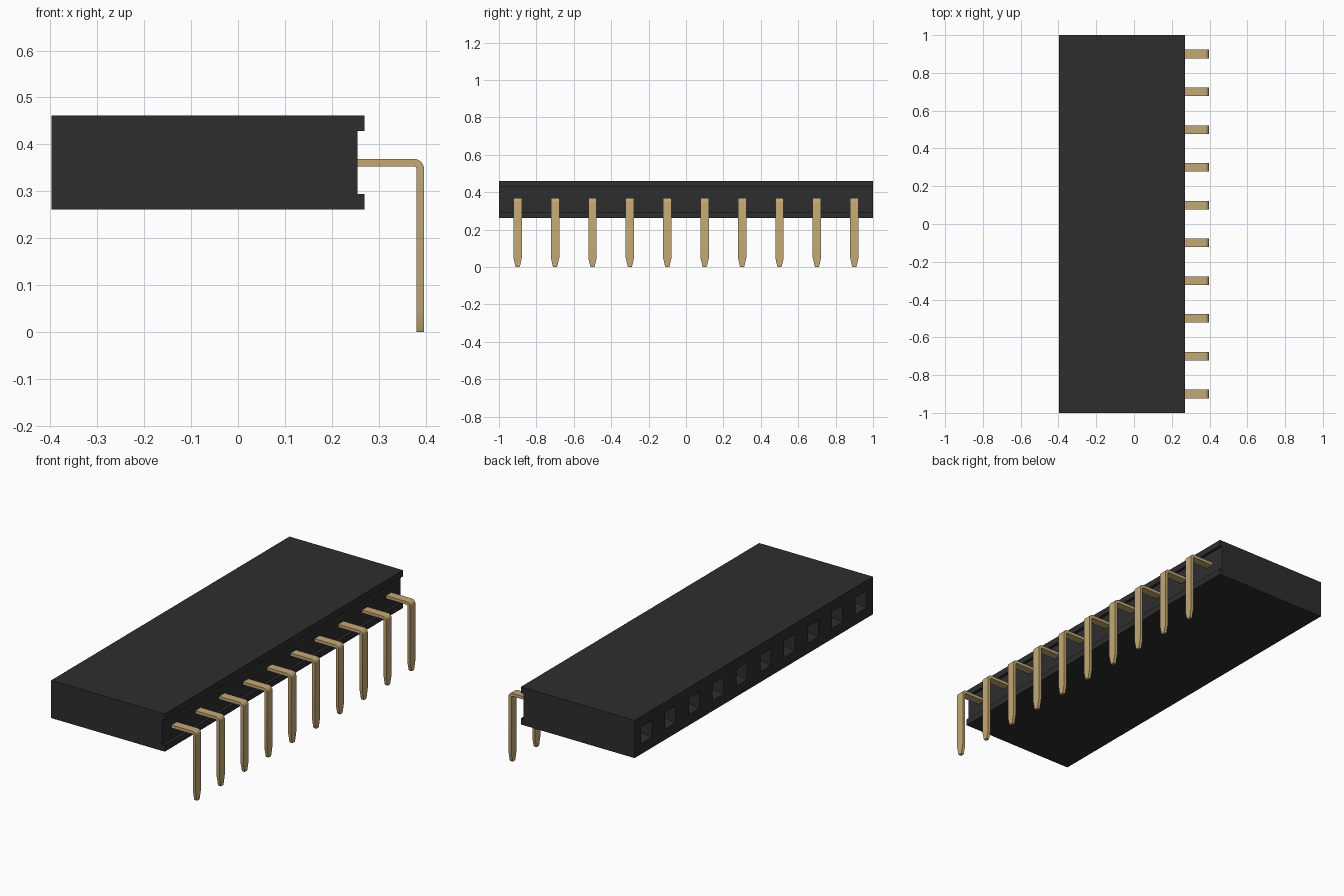
import bpy, bmesh, math

old = bpy.data.objects.get("Cube")
if old:
    bpy.data.objects.remove(old, do_unlink=True)


def material(name, rgb, rough):
    m = bpy.data.materials.new(name)
    m.use_nodes = True
    m.diffuse_color = (*rgb, 1)
    bsdf = m.node_tree.nodes["Principled BSDF"]
    bsdf.inputs["Base Color"].default_value = (*rgb, 1)
    bsdf.inputs["Roughness"].default_value = rough
    return m


def loft(bm, rings):
    """Closed solid through a list of equal-sized rings."""
    loops = [[bm.verts.new(p) for p in ring] for ring in rings]
    n = len(loops[0])
    for a, b in zip(loops, loops[1:]):
        for i in range(n):
            j = (i + 1) % n
            bm.faces.new((a[i], a[j], b[j], b[i]))
    bm.faces.new(loops[0][::-1])
    bm.faces.new(loops[-1])


def finish(bm, name, mat):
    bmesh.ops.recalc_face_normals(bm, faces=bm.faces[:])
    me = bpy.data.meshes.new(name)
    bm.to_mesh(me)
    bm.free()
    me.materials.append(mat)
    ob = bpy.data.objects.new(name, me)
    bpy.context.scene.collection.objects.link(ob)
    return ob


black = material("black plastic", (0.027, 0.027, 0.027), 0.6)
gold = material("gold pin", (0.55, 0.395, 0.18), 0.5)

COUNT, PITCH, MID = 10, 0.2, 0.361
positions = [(i - (COUNT - 1) / 2) * PITCH for i in range(COUNT)]

# Housing: extruded profile with a shallow channel on the pin side
LEFT, RIGHT, CHANNEL, LOW, HIGH, LIP = -0.398, 0.27, 0.255, 0.261, 0.461, 0.033
profile = [(LEFT, LOW), (RIGHT, LOW), (RIGHT, LOW + LIP), (CHANNEL, LOW + LIP),
           (CHANNEL, HIGH - LIP), (RIGHT, HIGH - LIP), (RIGHT, HIGH), (LEFT, HIGH)]
bm = bmesh.new()
loft(bm, [[(x, y, z) for x, z in profile] for y in (-1, 1)])
housing = finish(bm, "housing", black)

# Sockets: funnel mouth leading into a straight shaft
SLOPE = 0.55
bm = bmesh.new()
for y in positions:
    rings = []
    for depth, half in ((-0.01, 0.0505), (0.04, 0.023), (0.3, 0.023)):
        rings.append([(LEFT + depth, y + sy * half, MID + sz * half)
                      for sy, sz in ((-1, -1), (1, -1), (1, 1), (-1, 1))])
    loft(bm, rings)
cutter = finish(bm, "socket_cutter", black)
cutter.hide_render = True
mod = housing.modifiers.new("sockets", "BOOLEAN")
mod.object = cutter
mod.operation = "DIFFERENCE"
mod.solver = "EXACT"
bpy.context.view_layer.objects.active = housing
bpy.ops.object.modifier_apply(modifier=mod.name)
bpy.data.objects.remove(cutter, do_unlink=True)

# Pins: flat strip bent downward, narrowing at the tip
OUTER, INNER, WIDTH = 0.022, 0.006, 0.0225
BEND_X, BEND_Z = 0.375, 0.347


def strip(y, half, inner, outer):
    return [(inner[0], y - half, inner[1]), (inner[0], y + half, inner[1]),
            (outer[0], y + half, outer[1]), (outer[0], y - half, outer[1])]


for n, y in enumerate(positions):
    bm = bmesh.new()
    rings = [strip(y, WIDTH, (CHANNEL - 0.005, BEND_Z + INNER), (CHANNEL - 0.005, BEND_Z + OUTER))]
    for k in range(7):
        a = math.pi / 2 * (1 - k / 6)
        inner, outer = [(BEND_X + r * math.cos(a), BEND_Z + r * math.sin(a)) for r in (INNER, OUTER)]
        rings.append(strip(y, WIDTH, inner, outer))
    for z, half in ((0.05, WIDTH), (0.008, 0.013), (0, 0.01)):
        rings.append(strip(y, half, (BEND_X + INNER, z), (BEND_X + OUTER, z)))
    loft(bm, rings)
    pin = finish(bm, f"pin_{n + 1}", gold)
    bpy.ops.object.select_all(action="DESELECT")
    pin.select_set(True)
    bpy.context.view_layer.objects.active = pin
    bpy.ops.object.shade_smooth_by_angle(angle=math.radians(20))
